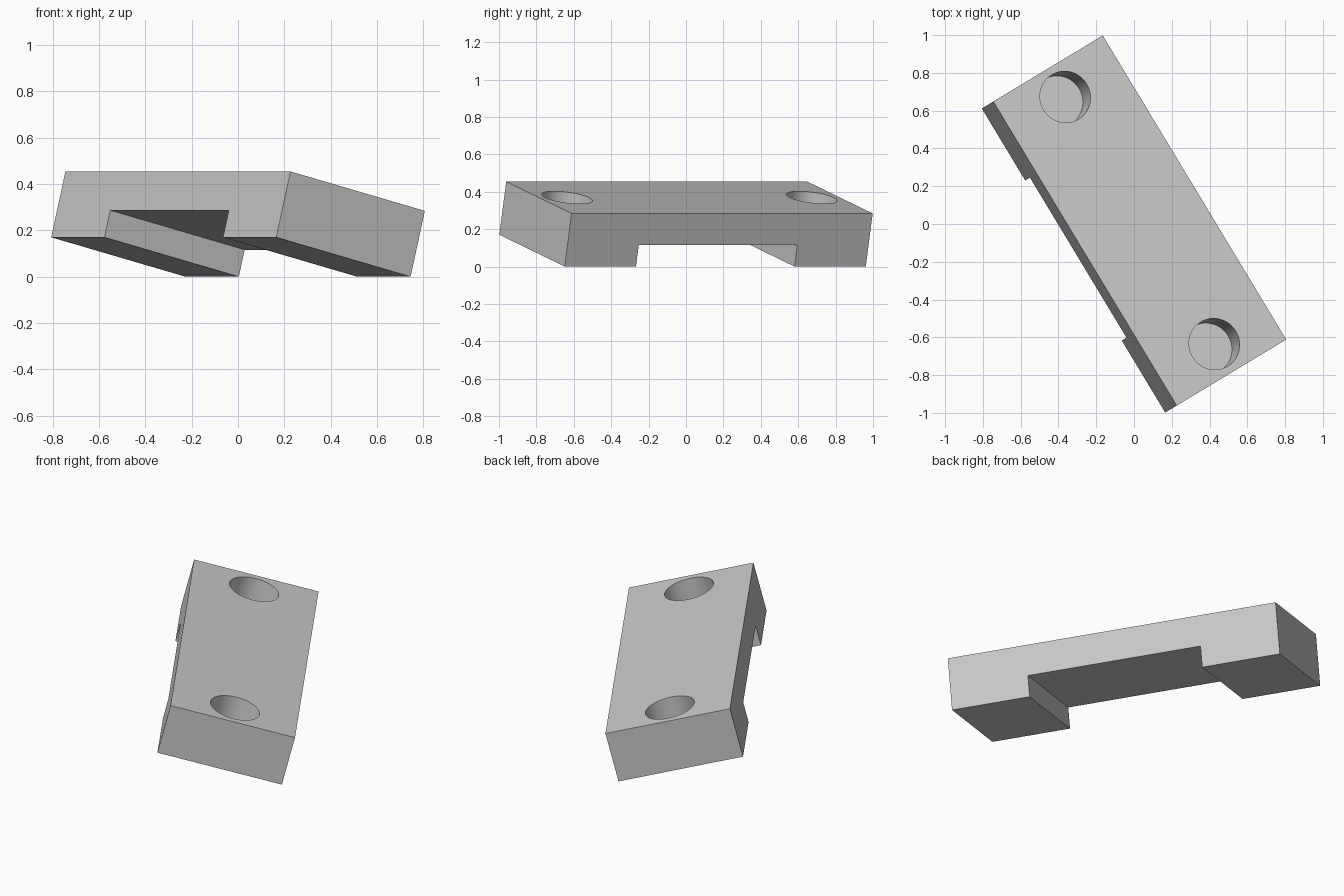
import bpy, bmesh
from math import radians, sin, cos

if "Cube" in bpy.data.objects:
    bpy.data.objects.remove(bpy.data.objects["Cube"], do_unlink=True)

WIDTH, LENGTH, HEIGHT = 0.698, 1.88, 0.293
LEG, CHANNEL = 0.445, 0.12
HOLE_R, HOLE_DEPTH, HOLE_Y = 0.137, 0.195, 0.764
TILT, YAW = radians(14.1), radians(31.1)

grey = bpy.data.materials.new("plain grey")
grey.use_nodes = True
colour = (0.6, 0.6, 0.6, 1)
grey.diffuse_color = colour
grey.node_tree.nodes["Principled BSDF"].inputs["Base Color"].default_value = colour

# Bridge-shaped side profile, extruded across the width
y, z, inner = LENGTH / 2, HEIGHT / 2, LENGTH / 2 - LEG
profile = [(-y, -z), (-inner, -z), (-inner, CHANNEL - z), (inner, CHANNEL - z),
           (inner, -z), (y, -z), (y, z), (-y, z)]
bm = bmesh.new()
face = bm.faces.new([bm.verts.new((-WIDTH / 2, py, pz)) for py, pz in profile])
side = bmesh.ops.extrude_face_region(bm, geom=[face])["geom"]
bmesh.ops.translate(bm, verts=[v for v in side if isinstance(v, bmesh.types.BMVert)],
                    vec=(WIDTH, 0, 0))
bmesh.ops.recalc_face_normals(bm, faces=bm.faces)
mesh = bpy.data.meshes.new("bridge_block")
bm.to_mesh(mesh)
bm.free()
block = bpy.data.objects.new("bridge_block", mesh)
bpy.context.collection.objects.link(block)
mesh.materials.append(grey)

# Blind round holes sunk into the top near each end
for end in (-1, 1):
    bpy.ops.mesh.primitive_cylinder_add(vertices=64, radius=HOLE_R, depth=2 * HOLE_DEPTH,
                                        location=(0, end * HOLE_Y, z))
    cutter = bpy.context.object
    cutter.name = "hole_cutter"
    cutter.hide_render = True
    cutter.data.materials.append(grey)
    cut = block.modifiers.new("hole", 'BOOLEAN')
    cut.operation, cut.solver, cut.object = 'DIFFERENCE', 'EXACT', cutter
    bpy.context.view_layer.objects.active = block
    bpy.ops.object.modifier_apply(modifier=cut.name)
    bpy.data.objects.remove(cutter, do_unlink=True)

# Smooth hole walls, then set the block at its slant, resting on its lower edge
bpy.ops.object.select_all(action='DESELECT')
block.select_set(True)
bpy.context.view_layer.objects.active = block
bpy.ops.object.shade_smooth_by_angle(angle=radians(30))
block.rotation_euler = (0, TILT, YAW)
block.location.z = (WIDTH * sin(TILT) + HEIGHT * cos(TILT)) / 2
